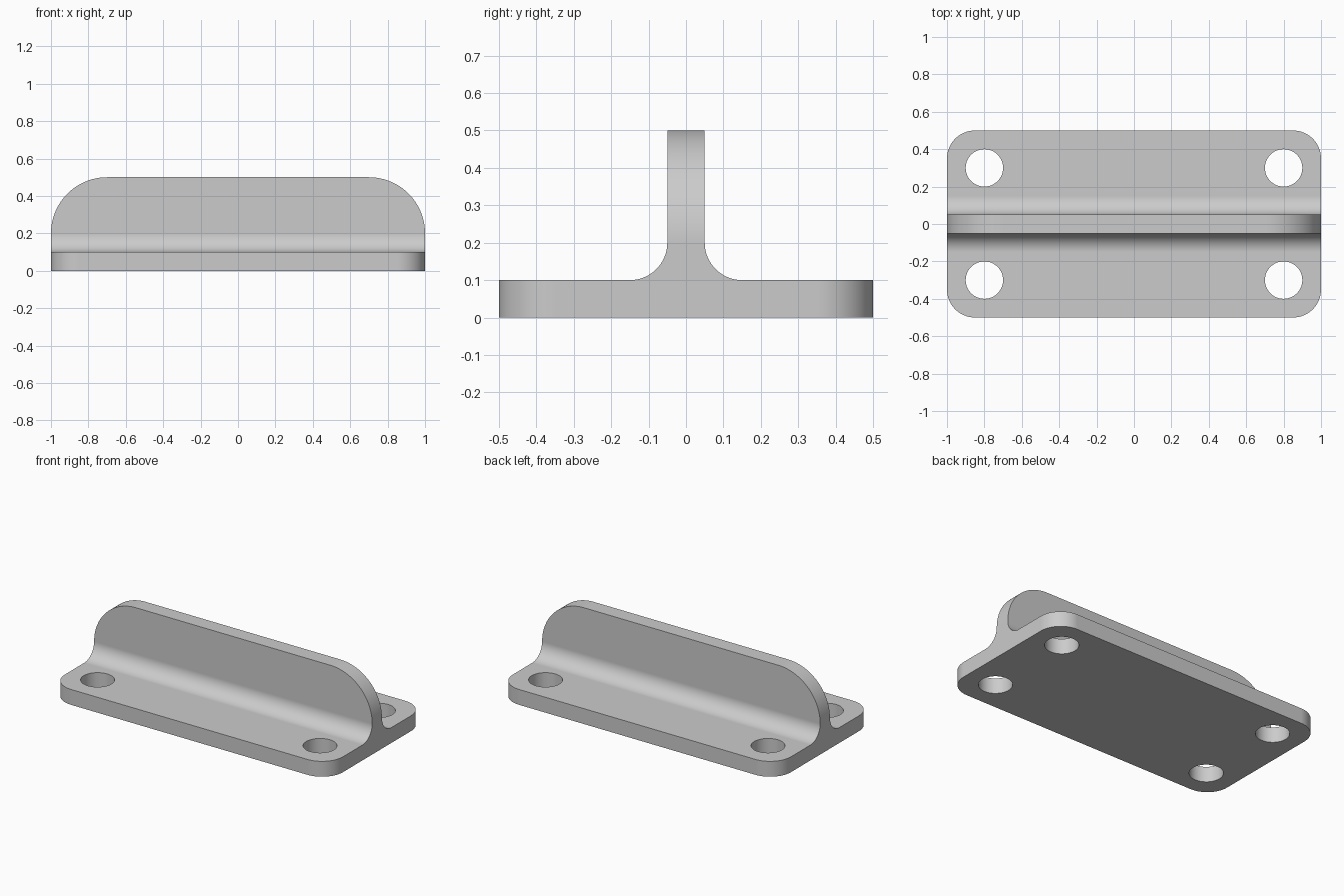
import bpy, bmesh
from math import sin, cos, pi
from mathutils import Vector

cube = bpy.data.objects.get("Cube")
if cube:
    bpy.data.objects.remove(cube, do_unlink=True)

LENGTH, WIDTH, THICK, HEIGHT = 2.0, 1.0, 0.1, 0.5
FIN, FILLET, CORNER, FIN_CORNER, HOLE = 0.05, 0.1, 0.15, 0.3, 0.1
HX, HY = LENGTH / 2, WIDTH / 2


def arc(cx, cy, r, start, end, steps=16):
    angles = [start + (end - start) * i / steps for i in range(steps + 1)]
    return [(cx + r * cos(a), cy + r * sin(a)) for a in angles]


def prism(bm, points, place, sweep):
    """Extrude a 2D outline, placed in space by a function, along a vector."""
    face = bm.faces.new([bm.verts.new(place(u, v)) for u, v in points])
    top = bmesh.ops.extrude_face_region(bm, geom=[face])["geom"]
    bmesh.ops.translate(bm, vec=Vector(sweep),
                        verts=[g for g in top if isinstance(g, bmesh.types.BMVert)])


def make_object(name, bm):
    bmesh.ops.recalc_face_normals(bm, faces=bm.faces)
    mesh = bpy.data.meshes.new(name)
    bm.to_mesh(mesh)
    bm.free()
    obj = bpy.data.objects.new(name, mesh)
    bpy.context.collection.objects.link(obj)
    return obj


# Body: T-shaped section with filleted root, swept along x
fillet = arc(FIN + FILLET, THICK + FILLET, FILLET, 1.5 * pi, pi)
half = [(HY, 0), (HY, THICK)] + fillet + [(FIN, HEIGHT)]
section = half + [(-y, z) for y, z in reversed(half)]
bm = bmesh.new()
prism(bm, section, lambda y, z: (-HX, y, z), (LENGTH, 0, 0))
bracket = make_object("mounting_bracket", bm)

# Cutters: bolt holes, plate corners and fin corners
bm = bmesh.new()
OUT = 0.1
for sx in (-1, 1):
    for sy in (-1, 1):
        hole = arc(sx * 0.8, sy * 0.3, HOLE, 0, 2 * pi, 48)[:-1]
        prism(bm, hole, lambda x, y: (x, y, -OUT), (0, 0, 0.4))
        corner = arc(HX - CORNER, HY - CORNER, CORNER, 0, pi / 2)
        corner += [(HX - CORNER, HY + OUT), (HX + OUT, HY + OUT), (HX + OUT, HY - CORNER)]
        prism(bm, corner, lambda x, y: (sx * x, sy * y, -OUT), (0, 0, 0.4))
    crown = arc(HX - FIN_CORNER, HEIGHT - FIN_CORNER, FIN_CORNER, 0, pi / 2, 24)
    crown += [(HX - FIN_CORNER, HEIGHT + OUT), (HX + OUT, HEIGHT + OUT),
              (HX + OUT, HEIGHT - FIN_CORNER)]
    prism(bm, crown, lambda x, z: (sx * x, -0.15, z), (0, 0.3, 0))
cutter = make_object("cutters", bm)
cutter.hide_render = True

# Cut the body, then drop the cutters
cut = bracket.modifiers.new("cut", 'BOOLEAN')
cut.operation, cut.solver, cut.object = 'DIFFERENCE', 'EXACT', cutter
bpy.ops.object.select_all(action='DESELECT')
bracket.select_set(True)
bpy.context.view_layer.objects.active = bracket
bpy.ops.object.modifier_apply(modifier=cut.name)
bpy.data.objects.remove(cutter, do_unlink=True)

# Smooth curves, crisp edges, flat faces kept flat
bpy.ops.object.shade_smooth_by_angle(angle=pi / 6)
weighted = bracket.modifiers.new("weighted_normals", 'WEIGHTED_NORMAL')
weighted.keep_sharp = True

# Single grey finish
grey = bpy.data.materials.new("light_grey")
grey.use_nodes = True
grey.diffuse_color = (0.6, 0.6, 0.6, 1)
grey.node_tree.nodes["Principled BSDF"].inputs["Base Color"].default_value = (0.6, 0.6, 0.6, 1)
bracket.data.materials.clear()
bracket.data.materials.append(grey)
